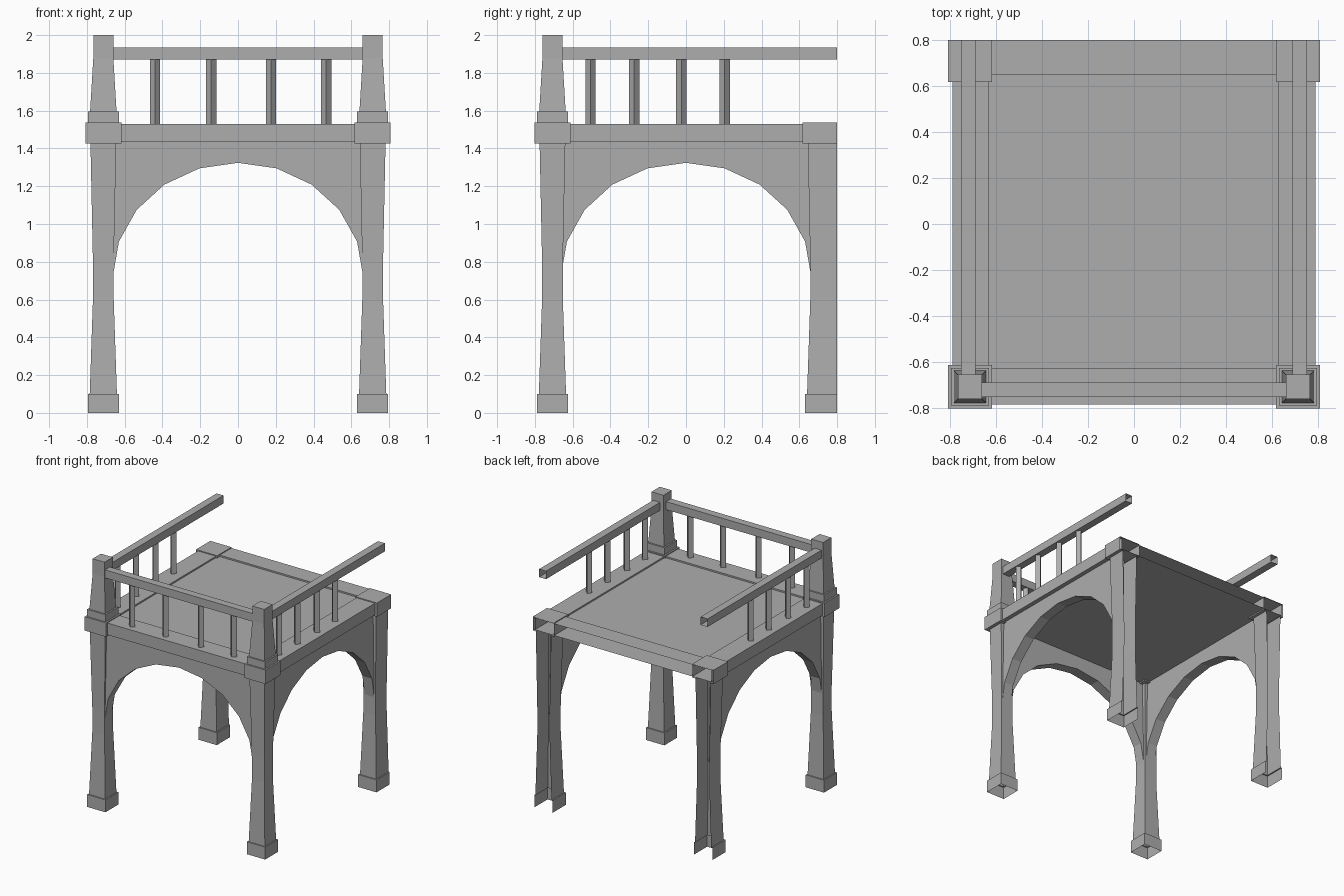
import bpy, bmesh, math

cube = bpy.data.objects.get("Cube")
if cube:
    bpy.data.objects.remove(cube, do_unlink=True)

grey = bpy.data.materials.new("plain_grey")
grey.use_nodes = True
COLOUR = (0.42, 0.42, 0.42, 1)
grey.diffuse_color = COLOUR
grey.node_tree.nodes["Principled BSDF"].inputs["Base Color"].default_value = COLOUR

WALL = 0.8            # open rear plane
POST = 0.713          # post centre distance
FLOOR_LOW, FLOOR_TOP = 1.435, 1.53


def finish(bm, name):
    bmesh.ops.recalc_face_normals(bm, faces=bm.faces)
    mesh = bpy.data.meshes.new(name)
    bm.to_mesh(mesh)
    bm.free()
    mesh.materials.append(grey)
    obj = bpy.data.objects.new(name, mesh)
    bpy.context.collection.objects.link(obj)
    return obj


def loft(bm, rings, close_end=False, skip=()):
    """Join four-cornered rings; skip leaves out the given sides."""
    loops = [[bm.verts.new(p) for p in ring] for ring in rings]
    for a, b in zip(loops, loops[1:]):
        for i in range(4):
            if i not in skip:
                j = (i + 1) % 4
                bm.faces.new((a[i], a[j], b[j], b[i]))
    if close_end:
        bm.faces.new(loops[-1])


def rect(x0, x1, y0, y1, z):
    return [(x0, y0, z), (x1, y0, z), (x1, y1, z), (x0, y1, z)]


# Square posts: (half width, height), the rear ones are channels open to the wall
LEG = [(0.082, 0), (0.082, 0.1), (0.072, 0.1), (0.055, 0.6), (0.055, 0.8),
       (0.068, 1.425), (0.095, 1.425), (0.095, 1.537)]
UPPER = [(0.082, 1.537), (0.082, 1.595), (0.07, 1.595), (0.053, 1.88), (0.053, 2)]


def post(name, x, y, profile, rear=False):
    bm = bmesh.new()
    rings = [rect(x - r, x + r, y - r, WALL if rear else y + r, z) for r, z in profile]
    loft(bm, rings, close_end=True, skip=(2,) if rear else ())
    finish(bm, name)


for side, x in (("left", POST), ("right", -POST)):
    post("front_post_" + side, x, -0.707, LEG + UPPER)
    post("rear_post_" + side, x, POST, LEG, rear=True)


# Arched panels between the posts
def arch(name, place):
    bm = bmesh.new()
    steps = 10
    curve = [(-0.68, 0.72)]
    for i in range(steps + 1):
        a = math.pi * i / steps
        curve.append((-0.663 * math.cos(a), 0.72 + 0.604 * math.sin(a)))
    curve.append((0.68, 0.72))
    rings = []
    for u, z in curve:
        rings.append([place(u, 0.755, z), place(u, 0.67, z),
                      place(u, 0.67, FLOOR_LOW), place(u, 0.755, FLOOR_LOW)])
    loft(bm, rings, skip=(2,))
    finish(bm, name)


arch("front_arch", lambda u, d, z: (u, -d, z))
arch("left_arch", lambda u, d, z: (d, u, z))
arch("right_arch", lambda u, d, z: (-d, u, z))

# Floor slab, open at the rear, with a shallow sunken centre
bm = bmesh.new()
outer = (-0.79, 0.79, -0.785, WALL)
inner = (-0.63, 0.625, -0.625, 0.65)
loft(bm, [rect(*outer, FLOOR_LOW), rect(*outer, FLOOR_TOP)], skip=(2,))
loft(bm, [rect(*outer, FLOOR_TOP), rect(*inner, FLOOR_TOP),
          rect(*inner, FLOOR_TOP - 0.012)], close_end=True)
bm.faces.new([bm.verts.new(p) for p in rect(*outer, FLOOR_LOW)])
bmesh.ops.remove_doubles(bm, verts=bm.verts, dist=0.0001)
finish(bm, "floor")


# Handrails: hollow square tubes
def rail(name, x0, x1, y0, y1):
    low, high = 1.87, 1.935
    bm = bmesh.new()
    if x1 - x0 > y1 - y0:
        ends = [[(x, y0, low), (x, y1, low), (x, y1, high), (x, y0, high)] for x in (x0, x1)]
    else:
        ends = [[(x0, y, low), (x1, y, low), (x1, y, high), (x0, y, high)] for y in (y0, y1)]
    loft(bm, ends)
    finish(bm, name)


RAIL = 0.721
rail("front_rail", -0.67, 0.67, -RAIL - 0.031, -RAIL + 0.031)
rail("left_rail", RAIL - 0.031, RAIL + 0.031, -0.66, WALL)
rail("right_rail", -RAIL - 0.031, -RAIL + 0.031, -0.66, WALL)


# Balusters: square bars turned to show an edge
def balusters(name, spots):
    bm = bmesh.new()
    r = 0.027
    for x, y in spots:
        loft(bm, [[(x - r, y, z), (x, y - r, z), (x + r, y, z), (x, y + r, z)]
                  for z in (FLOOR_TOP - 0.01, 1.875)])
    finish(bm, name)


balusters("front_balusters", [(x, -RAIL) for x in (-0.44, -0.142, 0.174, 0.467)])
for side, x in (("left", RAIL), ("right", -RAIL)):
    balusters(side + "_balusters", [(x, y) for y in (-0.505, -0.274, -0.025, 0.205)])
